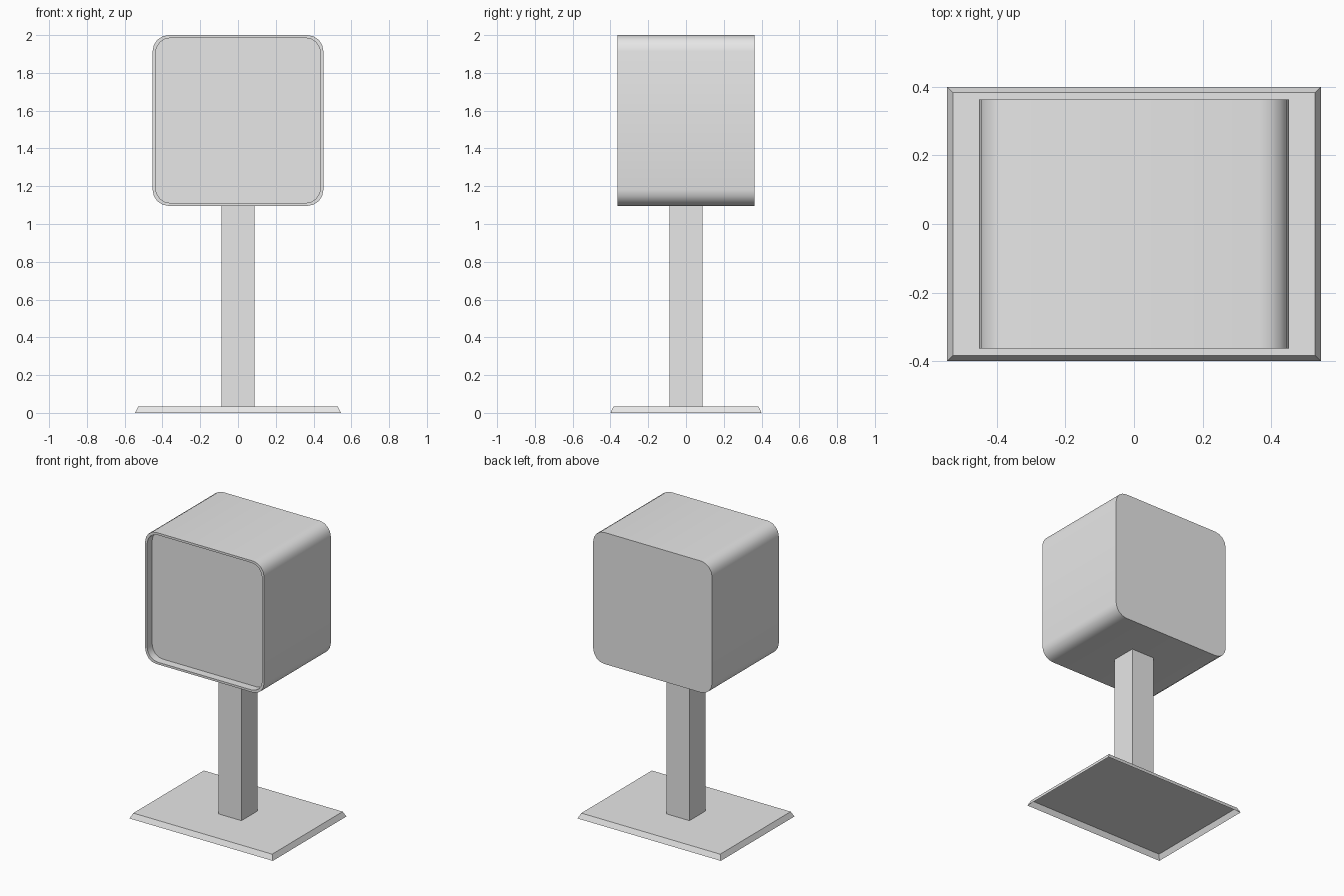
import bpy
import bmesh
import math

if "Cube" in bpy.data.objects:
    bpy.data.objects.remove(bpy.data.objects["Cube"], do_unlink=True)

grey = bpy.data.materials.new("light_grey")
grey.use_nodes = True
grey.diffuse_color = (0.8, 0.8, 0.8, 1)
grey.node_tree.nodes["Principled BSDF"].inputs["Base Color"].default_value = (0.8, 0.8, 0.8, 1)


def loft(name, rings, cap_start=True, cap_end=True, smooth=False):
    """Skin a series of equal-length rings, with optional end caps."""
    bm = bmesh.new()
    loops = [[bm.verts.new(p) for p in ring] for ring in rings]
    for a, b in zip(loops, loops[1:]):
        for i in range(len(a)):
            j = (i + 1) % len(a)
            bm.faces.new((a[i], a[j], b[j], b[i]))
    if cap_start:
        bm.faces.new(loops[0][::-1])
    if cap_end:
        bm.faces.new(loops[-1])
    mesh = bpy.data.meshes.new(name)
    bm.to_mesh(mesh)
    bm.free()
    mesh.materials.append(grey)
    obj = bpy.data.objects.new(name, mesh)
    bpy.context.collection.objects.link(obj)
    if smooth:
        bpy.ops.object.select_all(action="DESELECT")
        obj.select_set(True)
        bpy.context.view_layer.objects.active = obj
        bpy.ops.object.shade_smooth_by_angle(angle=math.radians(35))
    return obj


def rectangle(hx, hy, z):
    return [(-hx, -hy, z), (hx, -hy, z), (hx, hy, z), (-hx, hy, z)]


def rounded_square(half, radius, y, z_mid, steps=4):
    """Rounded square in the xz plane, running from +z round to +x."""
    points = []
    for corner in range(4):
        mid = math.radians(45 + 90 * corner)
        cx = math.copysign(half - radius, math.sin(mid))
        cz = math.copysign(half - radius, math.cos(mid))
        for s in range(steps + 1):
            t = math.radians(90 * (corner + s / steps))
            points.append((cx + radius * math.sin(t), y, z_mid + cz + radius * math.cos(t)))
    return points


# Base: thin plate with sloping edges, hollow underneath
loft("base_plate", [rectangle(0.545, 0.4, 0), rectangle(0.528, 0.383, 0.035)], cap_start=False)

# Square post
loft("post", [rectangle(0.088, 0.088, 0.035), rectangle(0.088, 0.088, 1.1)])

# Rounded box head: back, shell, front rim, recessed front panel
MID, HALF, DEPTH = 1.548, 0.452, 0.363
loft("head_box", [
    rounded_square(HALF, 0.085, DEPTH, MID),
    rounded_square(HALF, 0.085, -DEPTH, MID),
    rounded_square(HALF - 0.015, 0.08, -DEPTH, MID),
    rounded_square(HALF - 0.015, 0.08, -DEPTH + 0.055, MID),
], smooth=True)
